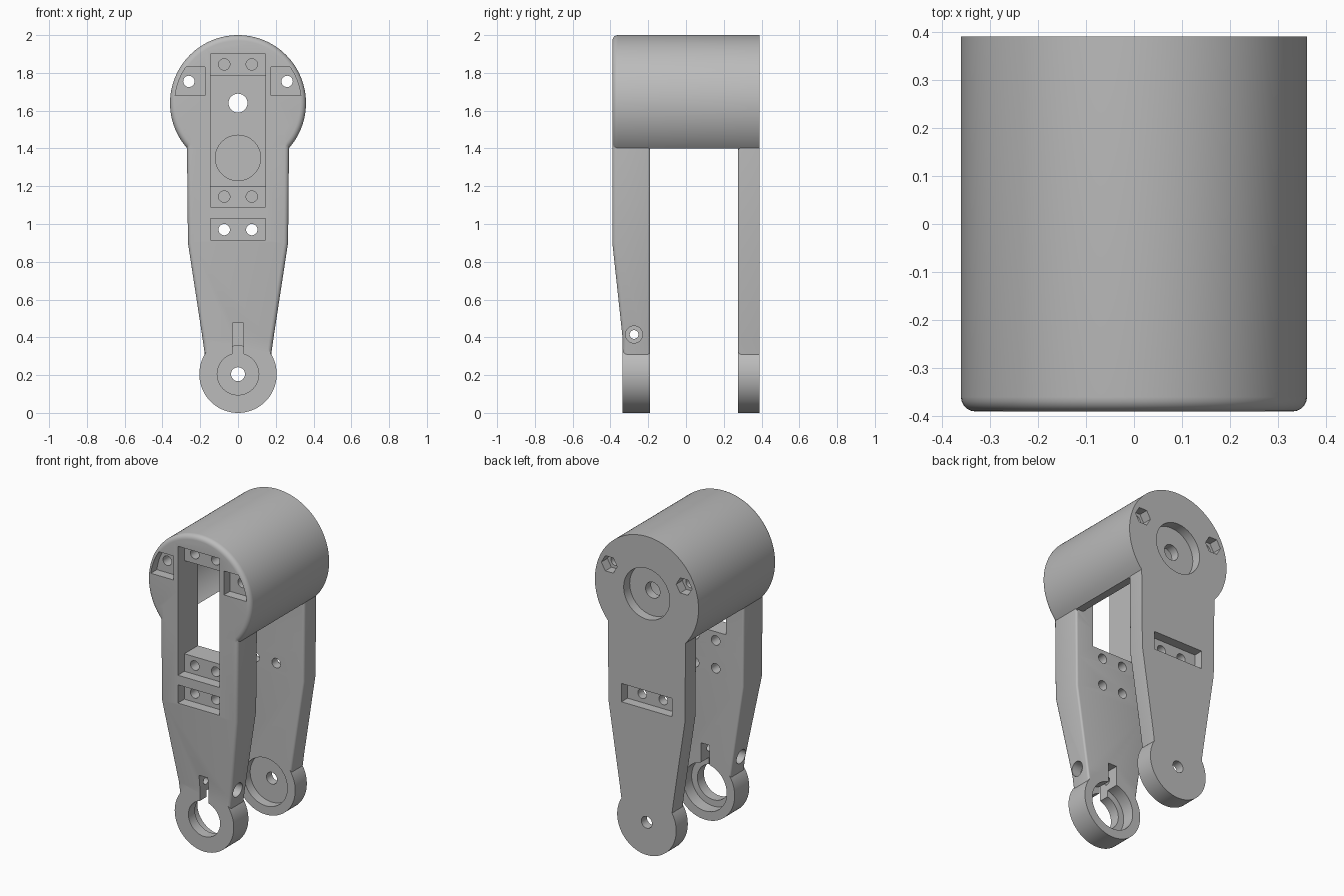
import bpy, bmesh, math
from mathutils import Matrix

cube = bpy.data.objects.get("Cube")
if cube:
    bpy.data.objects.remove(cube, do_unlink=True)

grey = bpy.data.materials.new("plain_grey")
grey.use_nodes = True
grey.diffuse_color = (0.5, 0.5, 0.5, 1)
grey.node_tree.nodes["Principled BSDF"].inputs["Base Color"].default_value = (0.5, 0.5, 0.5, 1)

FRONT, BACK = -0.39, 0.39          # outer faces
FRONT_IN, BACK_IN = -0.19, 0.275   # inner faces of the two legs
EYE_FRONT = -0.335                 # front of the lower front eye
DRUM_Z, EYE_Z = 1.64, 0.205


def finish(bm, name):
    bmesh.ops.recalc_face_normals(bm, faces=bm.faces)
    mesh = bpy.data.meshes.new(name)
    bm.to_mesh(mesh)
    bm.free()
    mesh.materials.append(grey)
    ob = bpy.data.objects.new(name, mesh)
    bpy.context.scene.collection.objects.link(ob)
    return ob


def round_edges(bm, test, radius):
    edges = [e for e in bm.edges if all(test(v.co) for v in e.verts)]
    bmesh.ops.bevel(bm, geom=edges, offset=radius, segments=5, profile=0.5, affect='EDGES')


def prism(name, points, y0, y1, sideways=False, front_round=0):
    """Extrude an x-z outline along y, or along x when sideways."""
    bm = bmesh.new()
    near = [bm.verts.new((x, y0, z)) for x, z in points]
    far = [bm.verts.new((x, y1, z)) for x, z in points]
    n = len(points)
    bm.faces.new(near)
    bm.faces.new(far[::-1])
    for i in range(n):
        j = (i + 1) % n
        bm.faces.new((near[i], far[i], far[j], near[j]))
    if front_round:
        bmesh.ops.recalc_face_normals(bm, faces=bm.faces)
        round_edges(bm, lambda c: abs(c.y - y0) < 1e-5, front_round)
    if sideways:
        bmesh.ops.transform(bm, matrix=Matrix.Rotation(-math.pi / 2, 4, 'Z'), verts=bm.verts)
    return finish(bm, name)


def circle(x, z, r, n=32):
    return [(x + r * math.cos(math.tau * i / n), z + r * math.sin(math.tau * i / n))
            for i in range(n)]


def box(x0, x1, z0, z1):
    return [(x0, z0), (x1, z0), (x1, z1), (x0, z1)]


def leg(name, front_at, back, front_radius, back_radius):
    """Loft a tapering leg through rectangular stations."""
    bm = bmesh.new()
    rings = []
    for z, w in ((1.5, 0.27), (1.4, 0.27), (0.9, 0.265), (0.39, 0.187), (0.31, 0.176)):
        f = front_at(z)
        rings.append([bm.verts.new(p) for p in
                      ((-w, f, z), (w, f, z), (w, back, z), (-w, back, z))])
    for a, b in zip(rings, rings[1:]):
        for i in range(4):
            j = (i + 1) % 4
            bm.faces.new((a[i], a[j], b[j], b[i]))
    bm.faces.new(rings[0])
    bm.faces.new(rings[-1][::-1])
    bmesh.ops.recalc_face_normals(bm, faces=bm.faces)
    for at_front, radius in ((True, front_radius), (False, back_radius)):
        if radius:
            sides = [e for e in bm.edges
                     if abs(e.verts[0].co.z - e.verts[1].co.z) > 0.01
                     and all((abs(v.co.y - back) > 0.05) == at_front for v in e.verts)]
            bmesh.ops.bevel(bm, geom=sides, offset=radius, segments=4, profile=0.5, affect='EDGES')
    return finish(bm, name)


def front_face(z):
    if z >= 0.9:
        return FRONT
    return EYE_FRONT


# Solid parts
bracket = prism("arm_bracket", circle(0, DRUM_Z, 0.36, 128), FRONT, BACK, front_round=0.03)
solids = [
    leg("front_leg", front_face, FRONT_IN, 0.022, 0.012),
    leg("back_leg", lambda z: BACK_IN, BACK, 0.015, 0),
    # neck blocks carry each leg down into its eye
    prism("front_neck", box(-0.15, 0.15, 0.22, 0.34), EYE_FRONT, FRONT_IN),
    prism("back_neck", box(-0.15, 0.15, 0.22, 0.34), BACK_IN, BACK),
    prism("front_eye", circle(0, EYE_Z, 0.205, 96), EYE_FRONT, FRONT_IN),
    prism("back_eye", circle(0, EYE_Z, 0.205, 96), BACK_IN, BACK),
]

# Hollow drum, open underneath between the legs
cuts = [
    prism("drum_cavity", circle(0, DRUM_Z, 0.325, 96), FRONT_IN, BACK_IN),
    prism("drum_opening", box(-0.5, 0.5, 1.1, 1.4), FRONT_IN, BACK_IN),
]

# Front recesses, window and eye
POCKET = FRONT + 0.065
cuts += [
    prism("long_recess", box(-0.145, 0.145, 1.09, 1.9), FRONT - 0.1, POCKET),
    prism("window", box(-0.145, 0.145, 1.2, 1.785), FRONT - 0.1, FRONT_IN + 0.05),
    prism("front_screw_recess", box(-0.145, 0.145, 0.915, 1.03), FRONT - 0.1, POCKET),
    prism("eye_hole", circle(0, EYE_Z, 0.11, 64), -0.5, 0),
    prism("eye_bore", circle(0, EYE_Z, 0.15, 64), -0.27, 0),
    prism("clamp_slot", box(-0.03, 0.03, 0.25, 0.475), -0.5, 0),
    prism("clamp_hole", circle(0.275, 0.415, 0.023), -0.5, 0.5, sideways=True),
]

# Back recesses, shaft seat and lower pivot
cuts += [
    prism("back_screw_recess", box(-0.175, 0.175, 0.915, 1.03), BACK - 0.06, BACK + 0.1),
    prism("shaft_seat", circle(0, DRUM_Z, 0.16, 64), BACK - 0.06, BACK + 0.1),
    prism("shaft_hole", circle(0, DRUM_Z, 0.05), 0.1, 0.5),
    prism("inner_seat", circle(0, 1.35, 0.12, 64), 0.1, BACK_IN + 0.03),
    prism("pivot_seat", circle(0, EYE_Z, 0.15, 64), 0.1, BACK_IN + 0.06),
    prism("pivot_hole", circle(0, EYE_Z, 0.037), 0.1, 0.5),
]

# Mirrored screw holes, corner pockets, nut pockets and clamp counterbores
arc = [(math.sqrt(0.335 ** 2 - (z - DRUM_Z) ** 2), z)
       for z in [1.68 + 0.15 * i / 8 for i in range(9)]]
for s in (-1, 1):
    corner = [(s * x, z) for x, z in [(0.175, 1.83), (0.175, 1.68)] + arc]
    cuts += [
        prism("corner_pocket", corner, FRONT - 0.1, FRONT + 0.06),
        prism("corner_hole", circle(s * 0.26, 1.755, 0.03), -0.5, 0.5),
        prism("nut_pocket", circle(s * 0.26, 1.755, 0.055, 6), BACK - 0.06, BACK + 0.1),
        prism("through_screw", circle(s * 0.073, 0.97, 0.03), -0.5, 0.5),
        prism("lower_screw", circle(s * 0.073, 1.145, 0.03), -0.5, 0),
        prism("upper_screw", circle(s * 0.073, 1.845, 0.03), -0.5, 0),
        prism("clamp_counterbore", circle(0.275, 0.415, 0.045),
              min(s * 0.13, s * 0.4), max(s * 0.13, s * 0.4), sideways=True),
    ]


def combine(target, tool, operation):
    mod = target.modifiers.new("combine", 'BOOLEAN')
    mod.operation, mod.object, mod.solver = operation, tool, 'EXACT'
    bpy.context.view_layer.update()
    graph = bpy.context.evaluated_depsgraph_get()
    mesh = bpy.data.meshes.new_from_object(target.evaluated_get(graph))
    target.modifiers.clear()
    target.data = mesh
    bpy.data.objects.remove(tool, do_unlink=True)


for part in solids:
    combine(bracket, part, 'UNION')
for cutter in cuts:
    combine(bracket, cutter, 'DIFFERENCE')

bpy.ops.object.select_all(action='DESELECT')
bracket.select_set(True)
bpy.context.view_layer.objects.active = bracket
bpy.ops.object.shade_smooth_by_angle(angle=math.radians(25))
